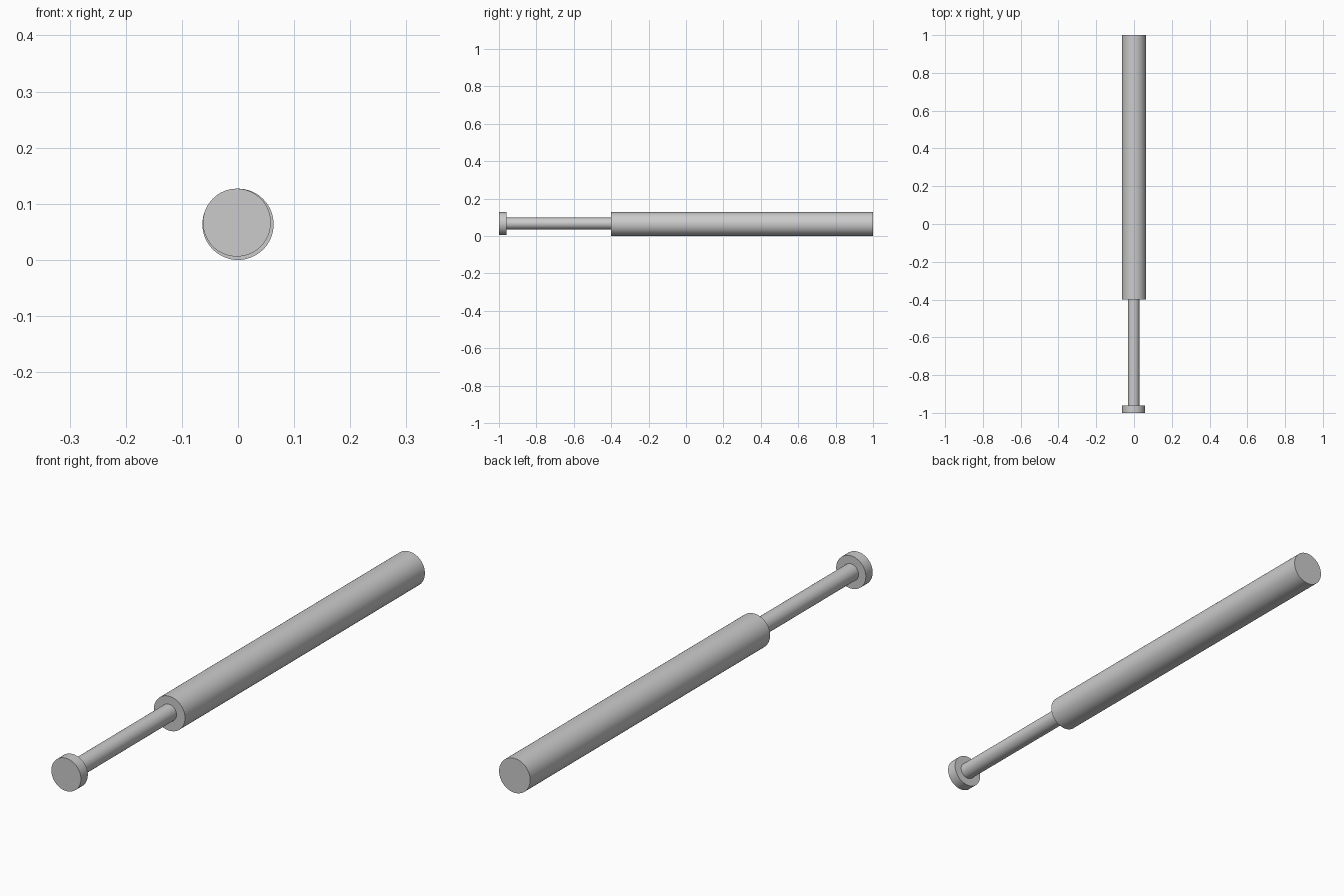
import bpy, math

if "Cube" in bpy.data.objects:
    bpy.data.objects.remove(bpy.data.objects["Cube"])


def rod_along_y(name, radius, y0, y1, x, z):
    """Smooth-sided capped cylinder lying along y."""
    bpy.ops.mesh.primitive_cylinder_add(
        vertices=64, radius=radius, depth=y1 - y0,
        location=(x, (y0 + y1) / 2, z), rotation=(math.pi / 2, 0, 0))
    ob = bpy.context.object
    ob.name = name
    bpy.ops.object.shade_smooth_by_angle(angle=math.radians(30))
    return ob


# Main cylinder housing
rod_along_y("barrel", 0.0635, -0.4, 1.0, 0.0, 0.0635)
# Thin plunger shaft, seated slightly inside the barrel
rod_along_y("shaft", 0.031, -0.97, -0.38, -0.002, 0.0665)
# Flat disc on the shaft's end
rod_along_y("end_disc", 0.0605, -1.0, -0.96, -0.002, 0.0665)
